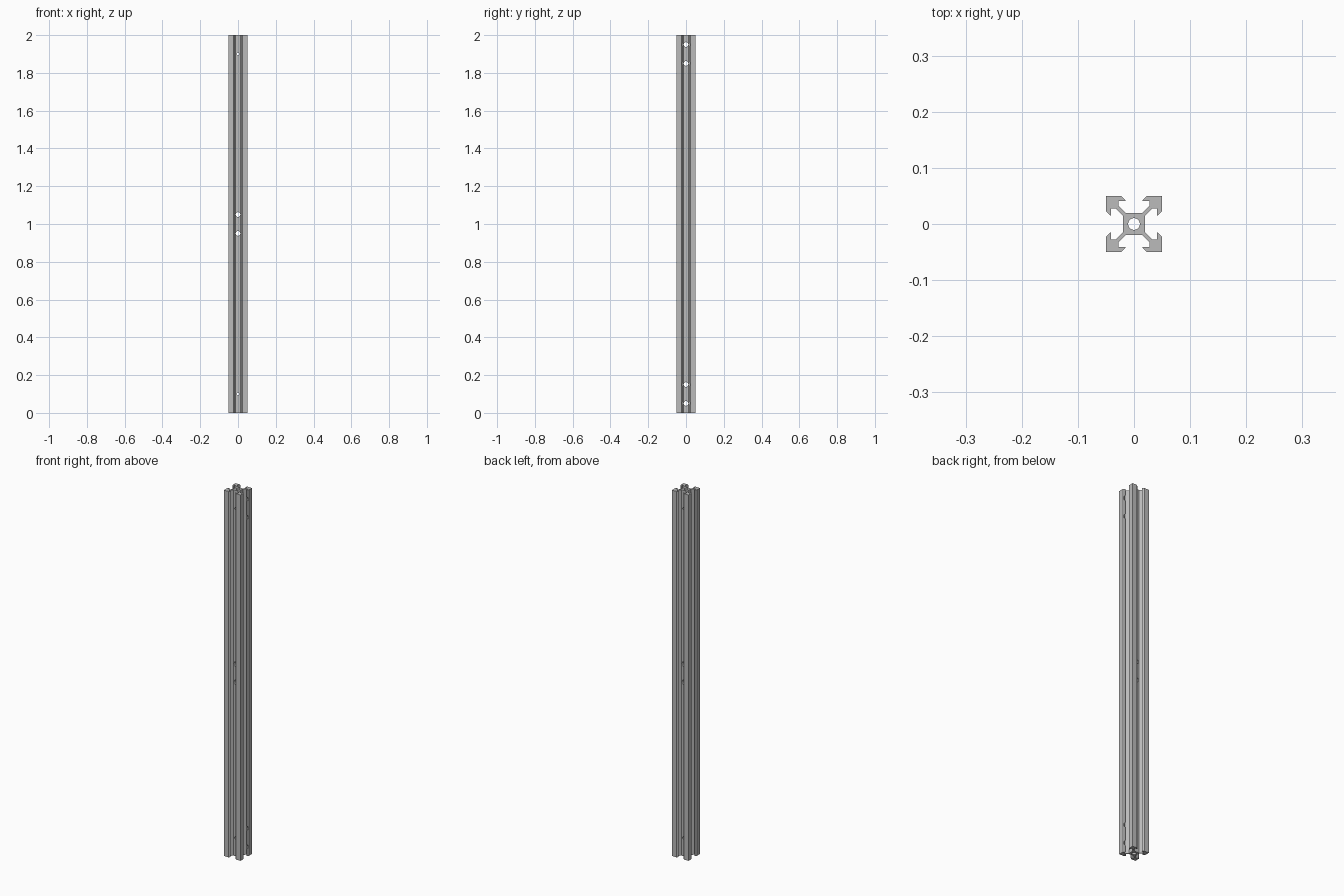
import bpy, bmesh, math
from mathutils import Matrix

cube = bpy.data.objects.get("Cube")
if cube:
    bpy.data.objects.remove(cube, do_unlink=True)

metal = bpy.data.materials.new("aluminium_grey")
metal.use_nodes = True
GREY = (0.5, 0.5, 0.5, 1)
metal.diffuse_color = GREY
metal.node_tree.nodes["Principled BSDF"].inputs["Base Color"].default_value = GREY


def finish(name, bm):
    bmesh.ops.recalc_face_normals(bm, faces=bm.faces)
    mesh = bpy.data.meshes.new(name)
    bm.to_mesh(mesh)
    bm.free()
    mesh.materials.append(metal)
    obj = bpy.data.objects.new(name, mesh)
    bpy.context.collection.objects.link(obj)
    return obj


def add_cylinder(bm, radius, start, end, z, axis):
    """Cylinder between two positions along the given axis."""
    turn = {"X": Matrix.Rotation(math.pi / 2, 4, "Y"),
            "Y": Matrix.Rotation(-math.pi / 2, 4, "X"),
            "Z": Matrix.Identity(4)}[axis]
    middle = Matrix.Translation((0, 0, z)) @ turn @ Matrix.Translation((0, 0, (start + end) / 2))
    bmesh.ops.create_cone(bm, cap_ends=True, segments=32, radius1=radius, radius2=radius,
                          depth=end - start, matrix=middle)


# Slotted rail: half of one slot, mirrored, then turned round the four sides
half = [(0.0142, 0.0195), (0.0275, 0.0328), (0.0275, 0.041),
        (0.0155, 0.041), (0.0155, 0.0426), (0.0229, 0.05)]
slot = [(-x, y) for x, y in reversed(half)] + half + [(0.05, 0.05)]
outline = []
for quarter in range(4):
    c, s = [(1, 0), (0, -1), (-1, 0), (0, 1)][quarter]
    outline += [(x * c - y * s, x * s + y * c) for x, y in slot]

bm = bmesh.new()
face = bm.faces.new([bm.verts.new((x, y, 0)) for x, y in outline])
top = bmesh.ops.extrude_face_region(bm, geom=[face])["geom"]
bmesh.ops.translate(bm, vec=(0, 0, 2), verts=[v for v in top if isinstance(v, bmesh.types.BMVert)])
rail = finish("slotted_rail", bm)


def drill(name, holes):
    """Cut a set of separate cylinders out of the rail."""
    bm = bmesh.new()
    for hole in holes:
        add_cylinder(bm, *hole)
    cutter = finish(name, bm)
    cutter.hide_render = True
    mod = rail.modifiers.new(name, "BOOLEAN")
    mod.operation = "DIFFERENCE"
    mod.solver = "EXACT"
    mod.object = cutter
    bpy.context.view_layer.objects.active = rail
    bpy.ops.object.modifier_apply(modifier=name)
    bpy.data.objects.remove(cutter, do_unlink=True)


# Centre bore, cross holes, and side holes with wider access through the lips
ends = (0.05, 0.15, 1.85, 1.95)
drill("bore_cutter", [(0.0105, -0.1, 2.1, 0, "Z")])
drill("cross_cutter", [(0.0125, -0.1, 0.1, z, "Y") for z in (0.95, 1.05)]
      + [(0.007, -0.1, 0.1, z, "Y") for z in (0.1, 1.9)])
drill("side_cutter", [(0.0125, -0.1, 0.1, z, "X") for z in ends])
drill("access_cutter", [(0.021, 0.03, 0.1, z, "X") for z in ends])

bpy.ops.object.select_all(action="DESELECT")
rail.select_set(True)
bpy.context.view_layer.objects.active = rail
bpy.ops.object.shade_smooth_by_angle(angle=math.radians(30))
